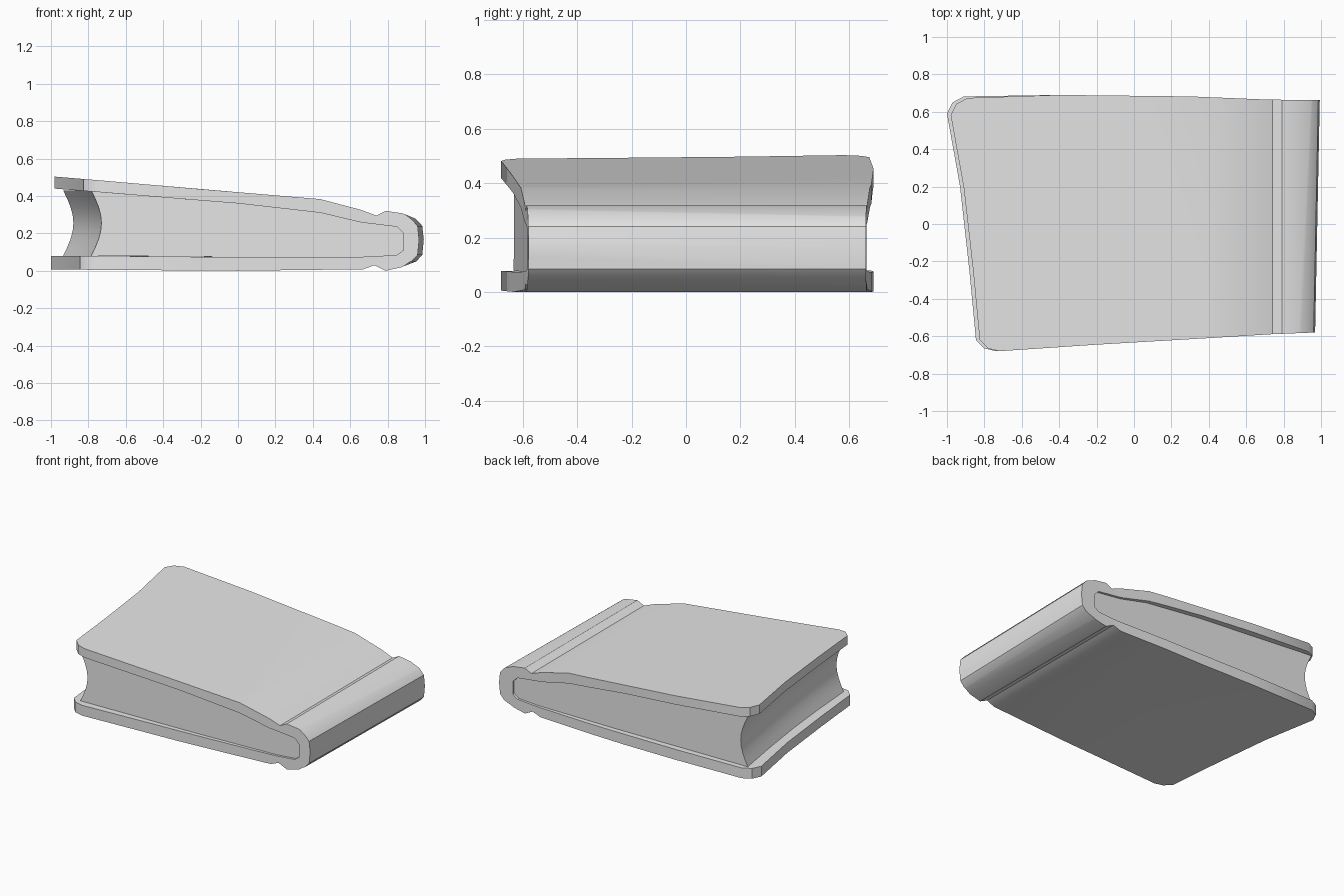
import bpy, bmesh, math

if "Cube" in bpy.data.objects:
    bpy.data.objects.remove(bpy.data.objects["Cube"])

grey = bpy.data.materials.new("plain_grey")
grey.diffuse_color = (0.8, 0.8, 0.8, 1)
grey.use_nodes = True
grey.node_tree.nodes["Principled BSDF"].inputs["Base Color"].default_value = grey.diffuse_color


def loft(name, rings):
    """Closed solid through equal-length rings of points."""
    bm = bmesh.new()
    rows = [[bm.verts.new(p) for p in ring] for ring in rings]
    n = len(rows[0])
    for a, b in zip(rows, rows[1:]):
        for i in range(n):
            j = (i + 1) % n
            bm.faces.new((a[i], a[j], b[j], b[i]))
    bm.faces.new(rows[0])
    bm.faces.new(rows[-1])
    bmesh.ops.recalc_face_normals(bm, faces=bm.faces)
    me = bpy.data.meshes.new(name)
    bm.to_mesh(me)
    bm.free()
    me.materials.append(grey)
    ob = bpy.data.objects.new(name, me)
    bpy.context.collection.objects.link(ob)
    return ob


def smooth(ob):
    bpy.ops.object.select_all(action='DESELECT')
    ob.select_set(True)
    bpy.context.view_layer.objects.active = ob
    bpy.ops.object.shade_smooth_by_angle(angle=math.radians(32))


# Side profile of the cover: outer skin, then inner skin
outer = [(-1.2, .52), (0, .42), (.44, .383), (.66, .325), (.74, .295), (.79, .32),
         (.88, .307), (.94, .275), (.972, .24), (.98, .165), (.972, .085), (.94, .05),
         (.88, .02), (.79, 0), (.73, .03), (.67, .008), (0, 0), (-1.2, .008)]
inner_low = [(.1, .073), (.7, .075), (.85, .085)]
inner_end = [(.885, .11), (.885, .2)]
inner_top = [(.85, .235), (.66, .258), (.44, .31), (0, .36)]
profile = outer + [(-1.2, .08)] + inner_low + inner_end + inner_top + [(-1.2, .455)]


def shear(x, y):
    return x + .02 * y if x > .92 else x


cover = loft("cover", [[(shear(x, y), y, z) for x, z in profile] for y in (-.9, .9)])

# Plan outline, used to trim the cover
plan = [(1.2, -.575), (.965, -.58), (.72, -.59), (.4, -.61), (-.2, -.645), (-.74, -.68),
        (-.80, -.665), (-.845, -.62), (-.88, -.25), (-.93, .2), (-1, .59), (-.97, .65),
        (-.91, .682), (-.4, .69), (.3, .682), (.72, .665), (1.2, .66)]
cutter = loft("plan_cutter", [[(x, y, z) for x, y in plan] for z in (-.5, 1)])
cutter.hide_render = True
mod = cover.modifiers.new("trim", 'BOOLEAN')
mod.operation = 'INTERSECT'
mod.solver = 'EXACT'
mod.object = cutter
bpy.context.view_layer.objects.active = cover
bpy.ops.object.modifier_apply(modifier="trim")
bpy.data.objects.remove(cutter)

# Upper board is a little shorter at the open edge
for v in cover.data.vertices:
    if v.co.x < -.7 and v.co.z > .25:
        v.co.x += .02
        v.co.y -= .008 if v.co.y > 0 else 0
smooth(cover)

# Page block with a hollow open edge that slants in plan
hollow = [(math.sin(math.pi * i / 8), .43 - .35 * i / 8) for i in range(9)]
rings = []
for k in range(5):
    t = k / 4
    left = -.785 - .15 * t + .02 * math.sin(math.pi * t)
    ring = []
    for bow, z in hollow:
        ring.append((left + .055 * bow, z))
    ring += inner_low + inner_end + inner_top
    pts = []
    for x, z in ring:
        y0 = -.603 + .04 * x
        y1 = .648
        pts.append((x, y0 + (y1 - y0) * t, z))
    rings.append(pts)
pages = loft("pages", rings)
smooth(pages)
